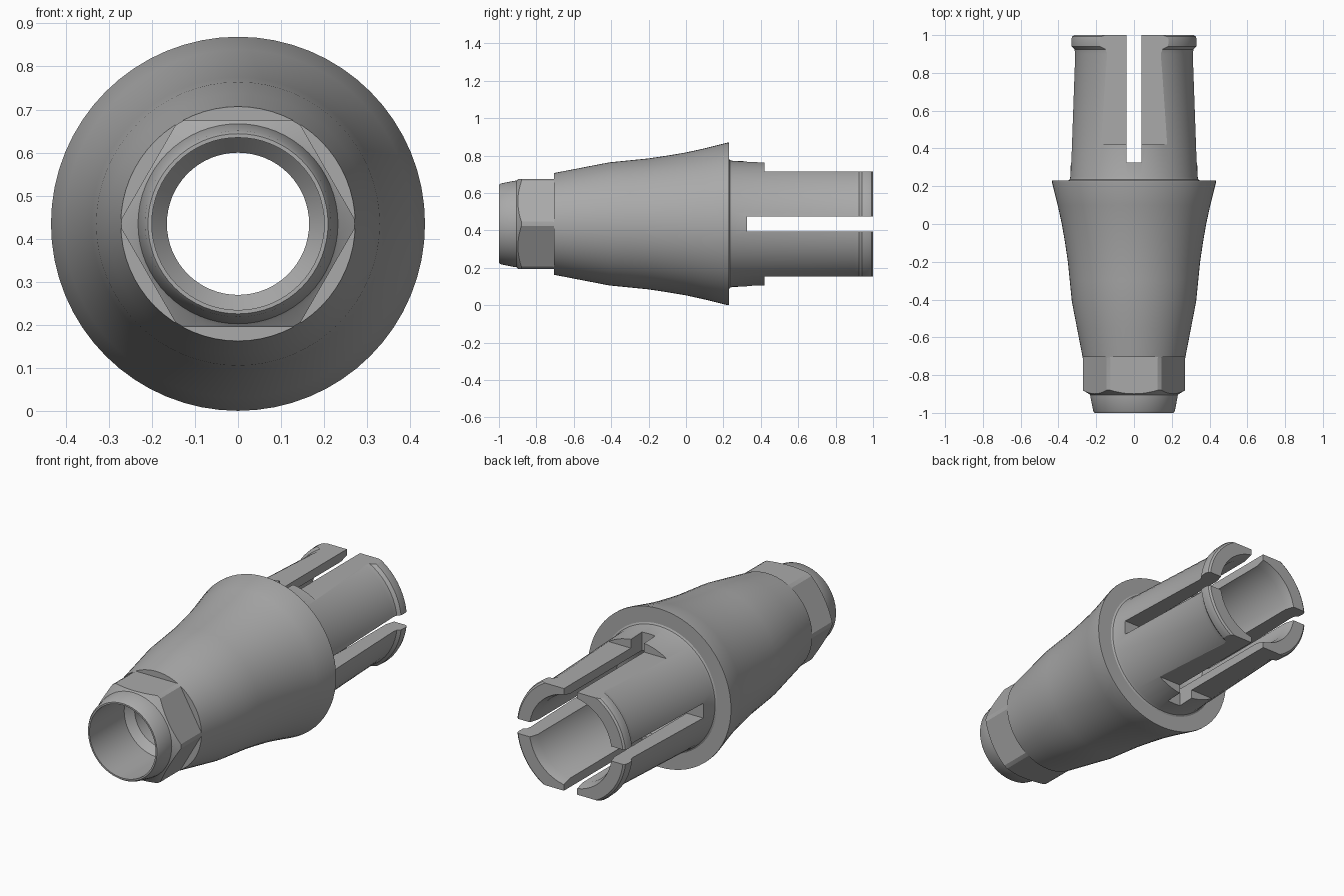
import bpy, bmesh, math
from mathutils import Matrix, Vector

AXIS_Z = 0.435
SEGMENTS = 64

cube = bpy.data.objects.get("Cube")
if cube:
    bpy.data.objects.remove(cube, do_unlink=True)

metal = bpy.data.materials.new("satin grey metal")
metal.use_nodes = True
GREY = (0.4, 0.4, 0.4, 1)
metal.diffuse_color = GREY
metal.node_tree.nodes["Principled BSDF"].inputs["Base Color"].default_value = GREY


def make_object(name, bm):
    bmesh.ops.recalc_face_normals(bm, faces=bm.faces[:])
    mesh = bpy.data.meshes.new(name)
    bm.to_mesh(mesh)
    bm.free()
    obj = bpy.data.objects.new(name, mesh)
    bpy.context.collection.objects.link(obj)
    obj.data.materials.append(metal)
    return obj


def revolve(name, profile):
    """Closed (y, radius) outline turned around the long axis."""
    bm = bmesh.new()
    verts = [bm.verts.new((0, y, r)) for y, r in profile]
    edges = [bm.edges.new((v, verts[i - 1])) for i, v in enumerate(verts)]
    bmesh.ops.spin(bm, geom=verts + edges, cent=(0, 0, 0), axis=(0, 1, 0),
                   angle=math.tau, steps=SEGMENTS, use_merge=True)
    bmesh.ops.remove_doubles(bm, verts=bm.verts[:], dist=1e-5)
    bmesh.ops.translate(bm, verts=bm.verts[:], vec=(0, 0, AXIS_Z))
    return make_object(name, bm)


def cut_box(target, low, high, turn=0.0):
    """Cut a box, given about the axis and turned around it."""
    low, high = Vector(low), Vector(high)
    bm = bmesh.new()
    bmesh.ops.create_cube(bm, size=1)
    size = high - low
    bmesh.ops.transform(
        bm, verts=bm.verts[:],
        matrix=Matrix.Translation((0, 0, AXIS_Z)) @ Matrix.Rotation(turn, 4, 'Y')
        @ Matrix.Translation((low + high) / 2) @ Matrix.Diagonal((*size, 1)))
    cutter = make_object("cutter", bm)
    cutter.hide_render = True
    mod = target.modifiers.new("cut", 'BOOLEAN')
    mod.operation = 'DIFFERENCE'
    mod.solver = 'EXACT'
    mod.object = cutter
    bpy.ops.object.modifier_apply(modifier=mod.name)
    bpy.data.objects.remove(cutter, do_unlink=True)


nose = [(-1, 0.2), (-1, 0.209), (-0.99, 0.216), (-0.92, 0.23), (-0.905, 0.232)]
collar = [(-0.9, 0.238), (-0.88, 0.271), (-0.71, 0.271)]
cone = [(-0.7, 0.273), (-0.55, 0.302), (-0.41, 0.329), (-0.3, 0.34), (-0.2, 0.35),
        (-0.1, 0.365), (0, 0.382), (0.1, 0.404), (0.22, 0.434)]
sleeve = [(0.23, 0.434), (0.23, 0.35), (0.235, 0.341), (0.25, 0.337), (0.9, 0.314)]
lip = [(0.925, 0.318), (0.94, 0.333), (0.975, 0.335), (0.992, 0.33), (1, 0.32)]
bore = [(1, 0.25), (0.95, 0.235), (0.28, 0.235), (0.24, 0.165),
        (-0.66, 0.165), (-0.7, 0.2)]

body = revolve("hollow_adapter", nose + collar + cone + sleeve + lip + bore)
bpy.ops.object.select_all(action='DESELECT')
bpy.context.view_layer.objects.active = body
body.select_set(True)

# Six wrench flats on the front collar
for i in range(6):
    cut_box(body, (-0.3, -1.1, 0.24), (0.3, -0.705, 0.5), i * math.tau / 6)

# Flats on the top and bottom of the sleeve
for i in range(2):
    cut_box(body, (-0.5, 0.42, 0.28), (0.5, 1.1, 0.5), i * math.pi)

# Crossed slots that split the sleeve into four fingers
for i in range(2):
    cut_box(body, (-0.04, 0.325, -0.5), (0.04, 1.1, 0.5), i * math.pi / 2)

bpy.ops.object.shade_smooth_by_angle(angle=math.radians(25))
